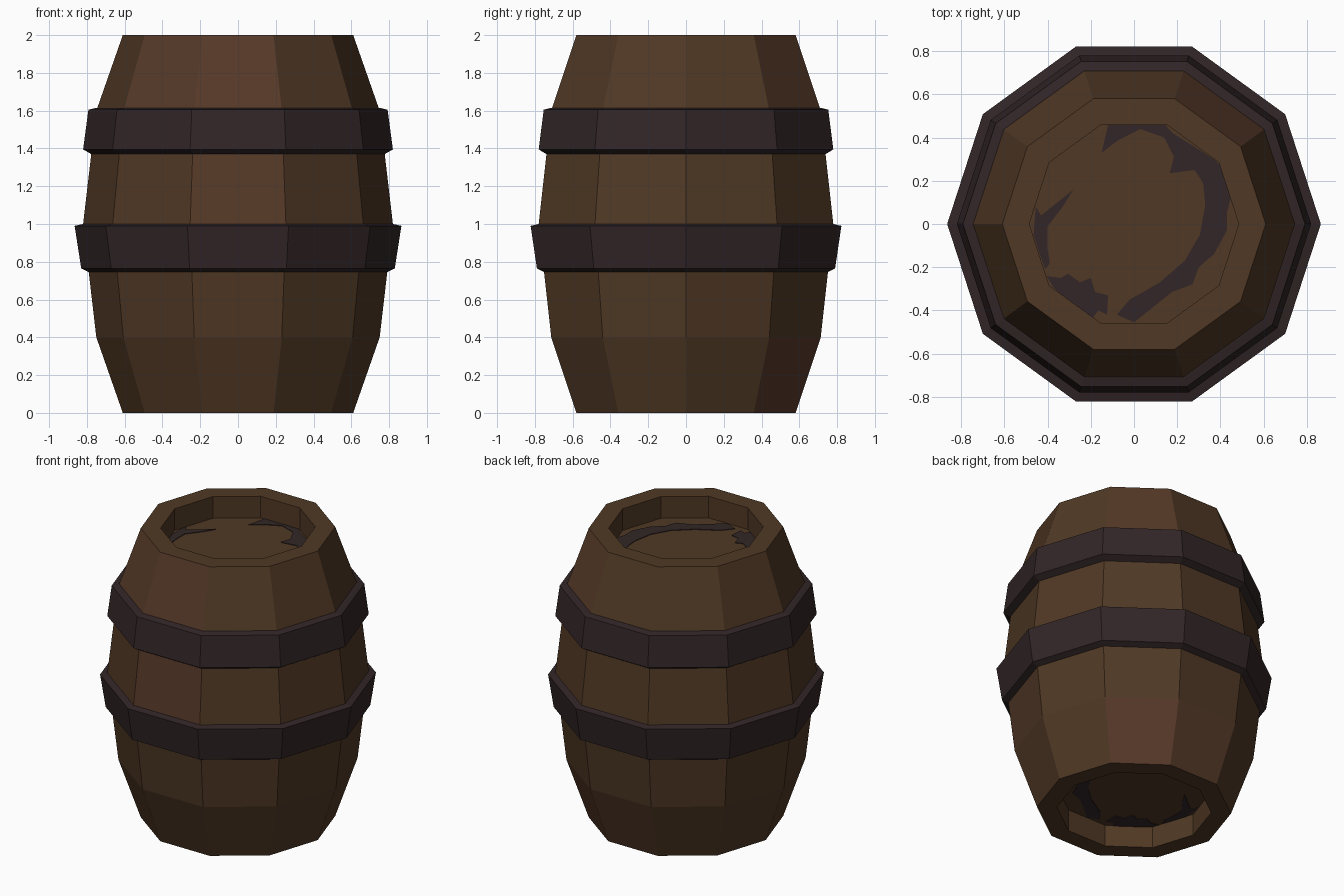
import bpy, bmesh, math

if "Cube" in bpy.data.objects:
    bpy.data.objects.remove(bpy.data.objects["Cube"])

SIDES = 10


def material(name, rgb):
    m = bpy.data.materials.new(name)
    m.diffuse_color = (*rgb, 1)
    m.use_nodes = True
    m.node_tree.nodes["Principled BSDF"].inputs["Base Color"].default_value = m.diffuse_color
    return m


wood = material("brown_wood", (0.080, 0.040, 0.018))
red_wood = material("reddish_wood", (0.092, 0.041, 0.021))
iron = material("dark_iron", (0.032, 0.019, 0.020))


def finish(bm, name, mats):
    bmesh.ops.recalc_face_normals(bm, faces=bm.faces)
    mesh = bpy.data.meshes.new(name)
    bm.to_mesh(mesh)
    bm.free()
    for m in mats:
        mesh.materials.append(m)
    ob = bpy.data.objects.new(name, mesh)
    bpy.context.collection.objects.link(ob)
    return ob


def lathe(name, profile, mats, closed=False, rule=None):
    """Ten-sided turning of (radius, z) points; open profiles get end caps."""
    bm = bmesh.new()
    rings = []
    for r, z in profile:
        rings.append([bm.verts.new((r * math.cos(math.tau * i / SIDES),
                                    r * math.sin(math.tau * i / SIDES), z))
                      for i in range(SIDES)])
    pairs = list(zip(rings, rings[1:]))
    if closed:
        pairs.append((rings[-1], rings[0]))
    for k, (a, b) in enumerate(pairs):
        for i in range(SIDES):
            j = (i + 1) % SIDES
            f = bm.faces.new((a[i], a[j], b[j], b[i]))
            if rule:
                f.material_index = rule(k, i)
    if not closed:
        bm.faces.new(rings[0])
        bm.faces.new(rings[-1])
    return finish(bm, name, mats)


# Barrel body: recessed floor, rim, bulging staves, rim, recessed lid
DEPTH = 0.15
body = [(0.485, DEPTH), (0.485, 0), (0.61, 0), (0.75, 0.4), (0.82, 1.0),
        (0.75, 1.6), (0.61, 2.0), (0.485, 2.0), (0.485, 2 - DEPTH)]


# Some staves are redder: (profile section, side number)
red_staves = {(2, 1), (2, 2), (4, 7), (5, 7), (5, 6), (5, 1)}
lathe("barrel_body", body, [wood, red_wood],
      rule=lambda k, i: 1 if (k, i) in red_staves else 0)

# Iron hoops
lathe("lower_hoop", [(0.76, 0.745), (0.79, 0.745), (0.83, 0.765),
                     (0.865, 0.99), (0.82, 1.0), (0.78, 1.0)], [iron], closed=True)
lathe("upper_hoop", [(0.74, 1.37), (0.777, 1.37), (0.82, 1.395),
                     (0.792, 1.605), (0.75, 1.615), (0.72, 1.615)], [iron], closed=True)

# Worn dark stains on the lid and the floor, as thin plates
stains = [
    [(-0.12, 0.458), (0.145, 0.458), (0.18, 0.42), (0.26, 0.37), (0.37, 0.30),
     (0.41, 0.26), (0.42, 0.2), (0.45, 0.13), (0.43, 0.05), (0.43, -0.03),
     (0.37, -0.14), (0.30, -0.2), (0.27, -0.28), (0.175, -0.315), (0.07, -0.4),
     (0, -0.455), (-0.08, -0.42), (-0.02, -0.35), (0.12, -0.27), (0.235, -0.17),
     (0.305, -0.05), (0.33, 0.09), (0.32, 0.19), (0.28, 0.25), (0.165, 0.235),
     (0.185, 0.31), (0.14, 0.40), (0.07, 0.425), (0.03, 0.44), (-0.07, 0.39),
     (-0.15, 0.33)],
    [(-0.28, 0.16), (-0.33, 0.08), (-0.40, -0.01), (-0.40, -0.115), (-0.39, -0.18),
     (-0.41, -0.21), (-0.43, -0.16), (-0.465, -0.05), (-0.455, 0.08), (-0.43, 0.04)],
    [(-0.405, -0.24), (-0.34, -0.25), (-0.305, -0.23), (-0.25, -0.27), (-0.2, -0.25),
     (-0.18, -0.315), (-0.12, -0.33), (-0.125, -0.42), (-0.165, -0.40),
     (-0.195, -0.44), (-0.23, -0.42), (-0.31, -0.36), (-0.375, -0.29)],
]


def stain_plate(name, z, height):
    bm = bmesh.new()
    for outline in stains:
        f = bm.faces.new([bm.verts.new((x, y, z)) for x, y in outline])
        up = bmesh.ops.extrude_face_region(bm, geom=[f], use_keep_orig=True)["geom"]
        bmesh.ops.translate(bm, vec=(0, 0, height),
                            verts=[v for v in up if isinstance(v, bmesh.types.BMVert)])
    bmesh.ops.triangulate(bm, faces=[f for f in bm.faces if len(f.verts) > 4],
                          ngon_method='EAR_CLIP')
    finish(bm, name, [iron])


stain_plate("lid_stain", 2 - DEPTH, 0.004)
stain_plate("floor_stain", DEPTH, -0.004)
